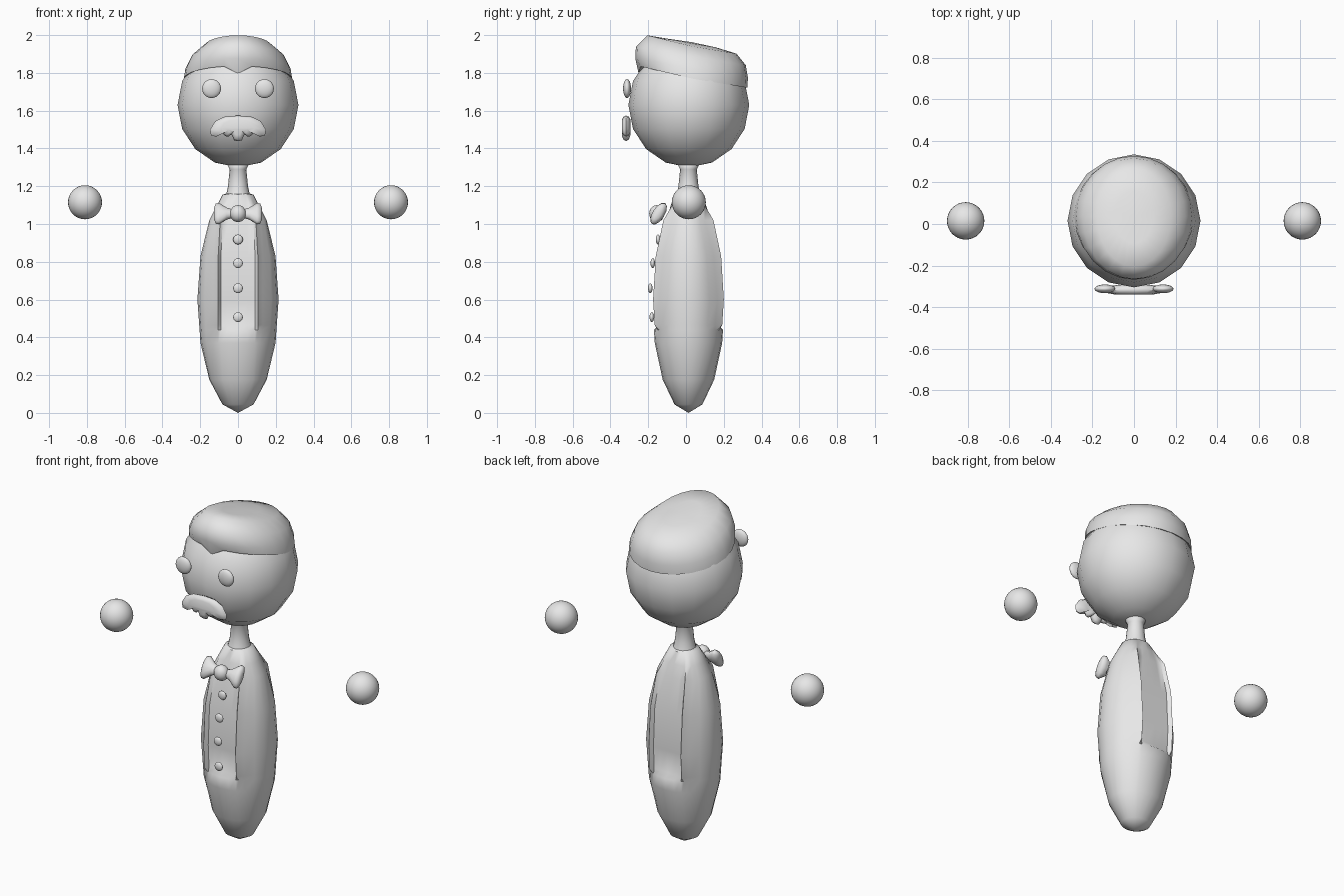
import bpy, bmesh, math
from mathutils import Matrix

if "Cube" in bpy.data.objects:
    bpy.data.objects.remove(bpy.data.objects["Cube"])

grey = bpy.data.materials.new("plain_grey")
grey.diffuse_color = (0.8, 0.8, 0.8, 1)
grey.use_nodes = True
grey.node_tree.nodes["Principled BSDF"].inputs["Base Color"].default_value = grey.diffuse_color


def finish(name, bm, sharp=None):
    bmesh.ops.recalc_face_normals(bm, faces=bm.faces)
    me = bpy.data.meshes.new(name)
    bm.to_mesh(me)
    bm.free()
    me.materials.append(grey)
    ob = bpy.data.objects.new(name, me)
    bpy.context.collection.objects.link(ob)
    bpy.ops.object.select_all(action='DESELECT')
    ob.select_set(True)
    bpy.context.view_layer.objects.active = ob
    if sharp:
        bpy.ops.object.shade_smooth_by_angle(angle=math.radians(sharp))
    else:
        bpy.ops.object.shade_smooth()
    return ob


def ball(name, loc, size, seg=16, rows=8):
    bm = bmesh.new()
    bmesh.ops.create_uvsphere(bm, u_segments=seg, v_segments=rows, radius=1)
    bm.transform(Matrix.Translation(loc) @ Matrix.Diagonal((*size, 1)))
    return finish(name, bm)


def loft(name, rings, start=None, end=None, sharp=None):
    """Skin equal-length rings; close ends with a point, or an n-gon if none."""
    bm = bmesh.new()
    loops = [[bm.verts.new(p) for p in r] for r in rings]
    n = len(loops[0])
    for a, b in zip(loops, loops[1:]):
        for i in range(n):
            j = (i + 1) % n
            bm.faces.new((a[i], a[j], b[j], b[i]))
    for loop, tip in ((loops[0], start), (loops[-1], end)):
        if tip is None:
            bm.faces.new(loop)
        else:
            t = bm.verts.new(tip)
            for i in range(n):
                bm.faces.new((loop[i], loop[(i + 1) % n], t))
    return finish(name, bm, sharp)


CY = 0.013  # depth of the body axis

# Head and free-floating hands
ball("head", (0, 0.015, 1.63), (0.32, 0.32, 0.33))
for s, side in ((-1, "left"), (1, "right")):
    ball(side + "_hand", (s * 0.81, 0.015, 1.115), (0.09, 0.09, 0.09), 32, 16)
    ball(side + "_eye", (s * 0.14, -0.312, 1.717), (0.05, 0.021, 0.05), 20, 12)

# Neck, flared at both ends
neck = [(1.10, 0.085), (1.15, 0.064), (1.20, 0.053), (1.29, 0.044), (1.32, 0.06)]
loft("neck", [[(r * math.cos(k * math.pi / 8), CY + r * math.sin(k * math.pi / 8), z)
               for k in range(16)] for z, r in neck])


# Body: tapered egg with a sunken panel on the front and the back
def body_ring(z, r, depth):
    rx, ry = 0.215 * r, 0.193 * r
    xp = min(0.105, 0.62 * rx)
    t0 = math.asin(1.25 * xp / rx)
    xs = [0, xp * 0.5, xp * 0.86, xp, xp * 1.25]
    xs += [rx * math.sin(t0 + (math.pi / 2 - t0) * k / 3) for k in (1, 2, 3)]
    quarter = []
    for i, x in enumerate(xs):
        y = ry * math.sqrt(max(0, 1 - (x / rx) ** 2))
        if depth and i < 3:
            y += (0.85 * ry - y) * depth
        elif depth and i == 3:
            y += (0.97 * ry - y) * depth
        quarter.append((x, -y))
    right = quarter + [(x, -y) for x, y in reversed(quarter[:-1])]
    left = [(-x, y) for x, y in reversed(right[1:-1])]
    return [(x, CY + y, z) for x, y in right + left]


rows = [(0.045, 0.383, 0), (0.176, 0.707, 0), (0.37, 0.924, 0), (0.44, 0.947, 0),
        (0.465, 0.955, 1), (0.60, 1.0, 1), (0.83, 0.924, 1), (1.02, 0.707, 1),
        (1.09, 0.54, 0.5), (1.155, 0.383, 0)]
loft("body", [body_ring(*r) for r in rows], (0, CY, 0), (0, CY, 1.18), 50)

# Hair: swept cap, high at the front and sloping down to the back
hair_rows = [  # width, front reach, back reach, side height, front height
    (0.90, 0.90, 0.90, 0.05, 0.05), (1.0, 1.0, 1.0, 0.0, 0.0),
    (0.97, 1.06, 1.01, 0.28, 0.30), (0.86, 1.05, 0.97, 0.62, 0.62),
    (0.62, 0.84, 0.80, 0.90, 1.0), (0.32, 0.45, 0.42, 0.98, 1.0)]
hair = []
for w, fr, bk, hs, hf in hair_rows:
    ring = []
    for k in range(24):
        a = 2 * math.pi * k / 24
        c = math.cos(a)  # 1 at the back, -1 at the front
        front = max(0, -c)
        y = 0.037 + 0.288 * c * (bk if c > 0 else fr)
        h = hs + (hf - hs) * front
        z = 1.775 - 0.165 * y + 0.19 * h
        if h < 0.2:  # parted hairline
            z += 0.02 * front if abs(math.sin(a)) > 0.1 else -0.02 * front
        ring.append((0.287 * w * math.sin(a), y, z))
    hair.append(ring)
loft("hair", hair, (0, 0.037, 1.79), (0, 0.03, 1.963), 55)

# Moustache: rounded pillow from a mirrored outline
half = [(0, 1.574), (0.07, 1.569), (0.12, 1.545), (0.148, 1.50), (0.143, 1.468),
        (0.115, 1.463), (0.085, 1.487), (0.068, 1.465), (0.05, 1.463),
        (0.035, 1.475), (0.02, 1.443), (0, 1.438)]
outline = half + [(-x, z) for x, z in reversed(half[1:-1])]
steps = [(-0.023, 0.6), (-0.015, 0.88), (0, 1), (0.015, 0.88), (0.023, 0.6)]
loft("moustache", [[(x * s, -0.317 + d, 1.52 + (z - 1.52) * s) for x, z in outline]
                   for d, s in steps], sharp=60)

# Bow tie: two flared wings leaning back with the chest, and a knot
wing = [(0.015, 0.018, 0.02), (0.06, 0.034, 0.026), (0.10, 0.066, 0.032),
        (0.118, 0.062, 0.027), (0.127, 0.035, 0.014)]
tilt = math.radians(-32)
for s, side in ((-1, "left"), (1, "right")):
    rings = []
    for x, hz, hy in wing:
        ring = []
        for k in range(12):
            u, v = hy * math.cos(k * math.pi / 6), hz * math.sin(k * math.pi / 6)
            ring.append((s * x, -0.145 + u * math.cos(tilt) - v * math.sin(tilt),
                         1.055 + u * math.sin(tilt) + v * math.cos(tilt)))
        rings.append(ring)
    loft(side + "_bow_wing", rings, sharp=60)
ball("bow_knot", (0, -0.155, 1.055), (0.043, 0.04, 0.045), 16, 10)

# Shirt buttons
for i, (y, z) in enumerate(((-0.148, 0.918), (-0.176, 0.793),
                            (-0.189, 0.66), (-0.181, 0.507))):
    ball(f"button_{i + 1}", (0, y, z), (0.026, 0.012, 0.026), 16, 8)
